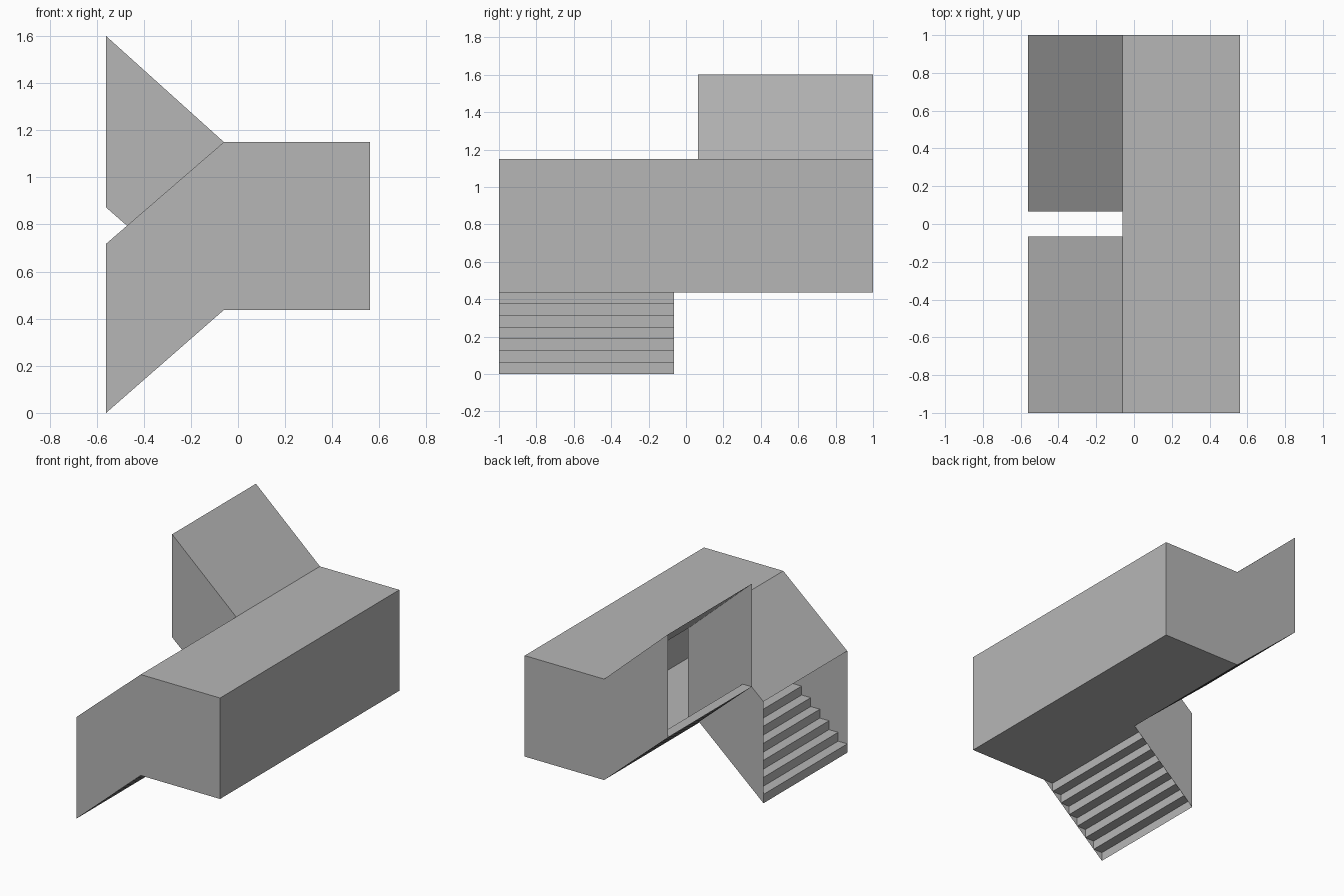
import bpy

if "Cube" in bpy.data.objects:
    bpy.data.objects.remove(bpy.data.objects["Cube"])

X0, X1, X2 = -0.56, -0.06, 0.56     # open ends, landing edge, outer wall
Y, G = 1.0, 0.065                   # half length, half gap between flights
FLOOR, CEIL = 0.437, 1.15           # landing floor and ceiling
STEPS = 7

grey = bpy.data.materials.new("light_grey")
grey.diffuse_color = (0.47, 0.47, 0.47, 1)
grey.use_nodes = True
grey.node_tree.nodes["Principled BSDF"].inputs["Base Color"].default_value = grey.diffuse_color


def make(name, faces):
    """Sheet object from a list of faces, each a list of points."""
    verts, index, polys = [], {}, []
    for face in faces:
        for p in face:
            key = tuple(round(c, 4) for c in p)
            if key not in index:
                index[key] = len(verts)
                verts.append(key)
        polys.append([index[tuple(round(c, 4) for c in p)] for p in face])
    me = bpy.data.meshes.new(name)
    me.from_pydata(verts, [], polys)
    me.materials.append(grey)
    ob = bpy.data.objects.new(name, me)
    bpy.context.collection.objects.link(ob)


def sweep(profile, ya, yb):
    """Strips along y between consecutive (x, z) points."""
    return [[(a[0], ya, a[1]), (b[0], ya, b[1]), (b[0], yb, b[1]), (a[0], yb, a[1])]
            for a, b in zip(profile, profile[1:])]


def wall(profile, y, flip=False):
    """Flat wall in the xz plane, facing -y unless flipped."""
    pts = [(x, y, z) for x, z in profile]
    return pts[::-1] if flip else pts


# Landing: floor, outer wall, ceiling, and the pier between the flights
make("landing_floor", sweep([(X2, FLOOR), (X1, FLOOR)], Y, -Y))
make("landing_outer_wall", sweep([(X2, FLOOR), (X2, CEIL)], -Y, Y))
make("landing_ceiling", sweep([(X1, CEIL), (X2, CEIL)], -Y, Y))
make("middle_pier", sweep([(X1, CEIL), (X1, FLOOR)], -G, G))

# Flights: (name, outer y, inner y, floor and roof heights at the open end)
for name, yo, yi, z_floor, z_roof in (("lower", -Y, -G, 0.0, 0.718),
                                      ("upper", Y, G, 0.872, 1.60)):
    back = yo > 0
    ya, yb = min(yo, yi), max(yo, yi)

    # Stepped sheet, riser first from the bottom of the flight
    start, end = ((X1, FLOOR), (X0, z_floor)) if back else ((X0, z_floor), (X1, FLOOR))
    run, rise = (end[0] - start[0]) / STEPS, (end[1] - start[1]) / STEPS
    stairs = [start]
    for i in range(STEPS):
        x, z = start[0] + i * run, start[1] + (i + 1) * rise
        stairs += [(x, z), (x + run, z)]
    make(name + "_stairs", sweep(stairs, yb, ya) if back else sweep(stairs, ya, yb))

    # Sloping roof
    make(name + "_roof", sweep([(X0, z_roof), (X1, CEIL)], ya, yb))

    # Outer wall also closes the landing end; inner wall covers the flight only
    make(name + "_outer_wall", [wall([(X0, z_floor), (X1, FLOOR), (X2, FLOOR),
                                      (X2, CEIL), (X1, CEIL), (X0, z_roof)], yo, back)])
    make(name + "_inner_wall", [wall([(X0, z_floor), (X1, FLOOR), (X1, CEIL),
                                      (X0, z_roof)], yi, not back)])
